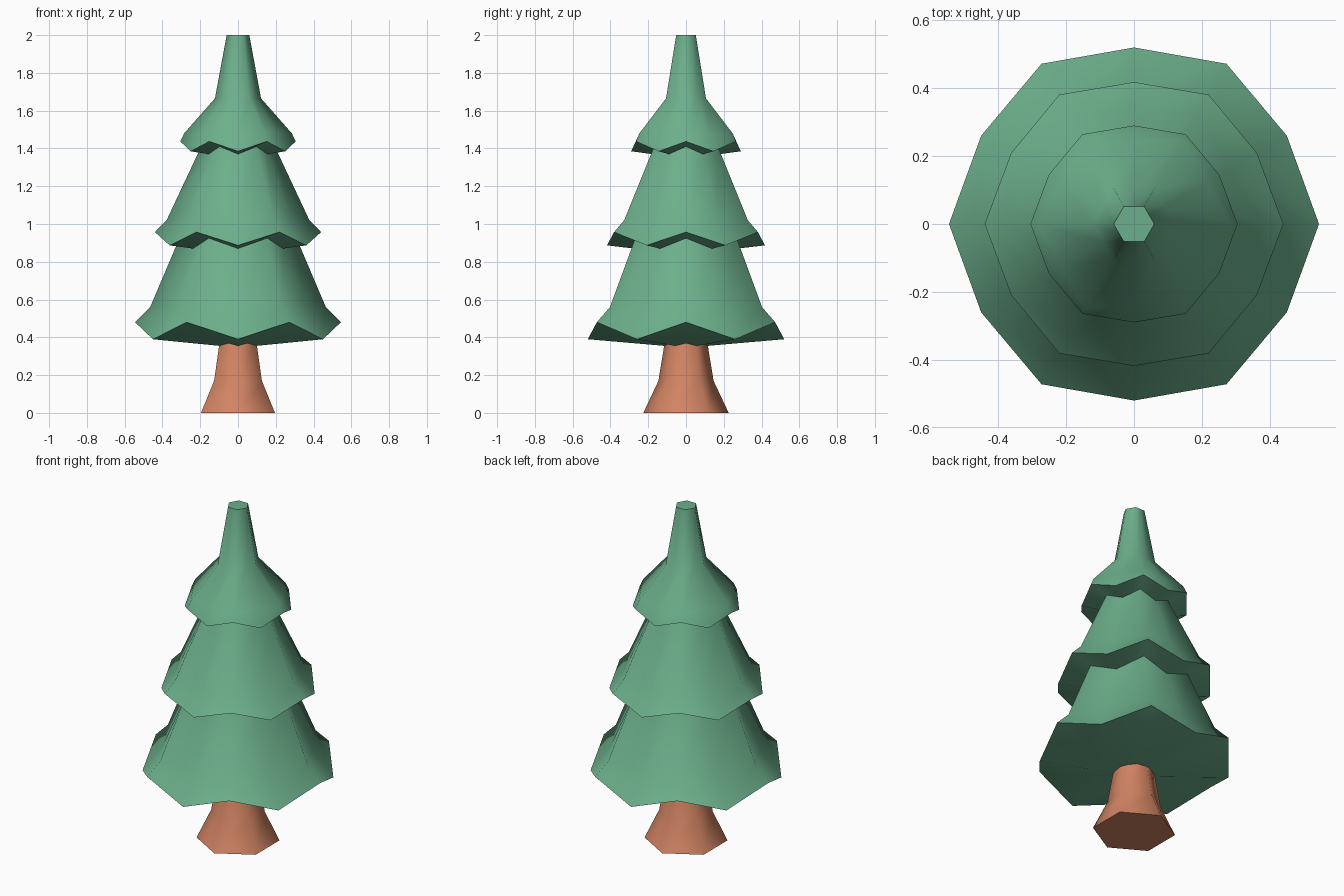
import bpy, bmesh
from math import cos, sin, pi, radians

cube = bpy.data.objects.get("Cube")
if cube:
    bpy.data.objects.remove(cube)


def material(name, rgb):
    m = bpy.data.materials.new(name)
    m.use_nodes = True
    m.diffuse_color = (*rgb, 1)
    m.node_tree.nodes["Principled BSDF"].inputs["Base Color"].default_value = (*rgb, 1)
    return m


def circle(bm, count, turn, points):
    """Ring whose vertices alternate through the given (radius, height) points."""
    ring = []
    for i in range(count):
        r, z = points[i % len(points)]
        a = turn + 2 * pi * i / count
        ring.append(bm.verts.new((r * cos(a), r * sin(a), z)))
    return ring


def bridge(bm, low, high):
    n = len(low)
    for i in range(n):
        j = (i + 1) % n
        bm.faces.new((low[i], low[j], high[j], high[i]))


def finish(bm, name, mat):
    bmesh.ops.recalc_face_normals(bm, faces=bm.faces)
    mesh = bpy.data.meshes.new(name)
    bm.to_mesh(mesh)
    bm.free()
    mesh.materials.append(mat)
    obj = bpy.data.objects.new(name, mesh)
    bpy.context.collection.objects.link(obj)
    bpy.ops.object.select_all(action="DESELECT")
    obj.select_set(True)
    bpy.context.view_layer.objects.active = obj
    bpy.ops.object.shade_smooth_by_angle(angle=radians(62))
    return obj


def hexagon(r, z):
    """Flat six-sided ring: corner point and side midpoint."""
    return ((r, z), (r * cos(pi / 6), z))


# Foliage: each tier has a zigzag rim (corner up, midpoint down)
# above a zigzag seam where it meets the tier below
rings = [
    ((0.545, 0.48), (0.52, 0.39)),   # bottom rim
    hexagon(0.465, 0.56),
    ((0.31, 0.925), (0.275, 0.87)),  # seam
    ((0.44, 0.957), (0.418, 0.887)), # middle rim
    hexagon(0.378, 1.02),
    ((0.195, 1.41), (0.18, 1.37)),   # seam
    ((0.305, 1.437), (0.29, 1.385)), # top rim
    hexagon(0.285, 1.48),
    hexagon(0.122, 1.665),
    hexagon(0.06, 2.0),
]
bm = bmesh.new()
loops = [circle(bm, 12, 0, pts) for pts in rings]
for low, high in zip(loops, loops[1:]):
    bridge(bm, low, high)
bm.faces.new(loops[-1])
# Underside dips to a point at the trunk
tip = bm.verts.new((0, 0, 0.345))
for i, v in enumerate(loops[0]):
    bm.faces.new((v, tip, loops[0][(i + 1) % 12]))
finish(bm, "foliage", material("pine green", (0.15, 0.43, 0.26)))

# Trunk: flared six-sided column
bm = bmesh.new()
loops = [circle(bm, 6, pi / 6, [p]) for p in ((0.226, 0), (0.146, 0.17), (0.11, 0.39))]
for low, high in zip(loops, loops[1:]):
    bridge(bm, low, high)
bm.faces.new(loops[0])
bm.faces.new(loops[-1])
finish(bm, "trunk", material("bark brown", (0.64, 0.23, 0.125)))
